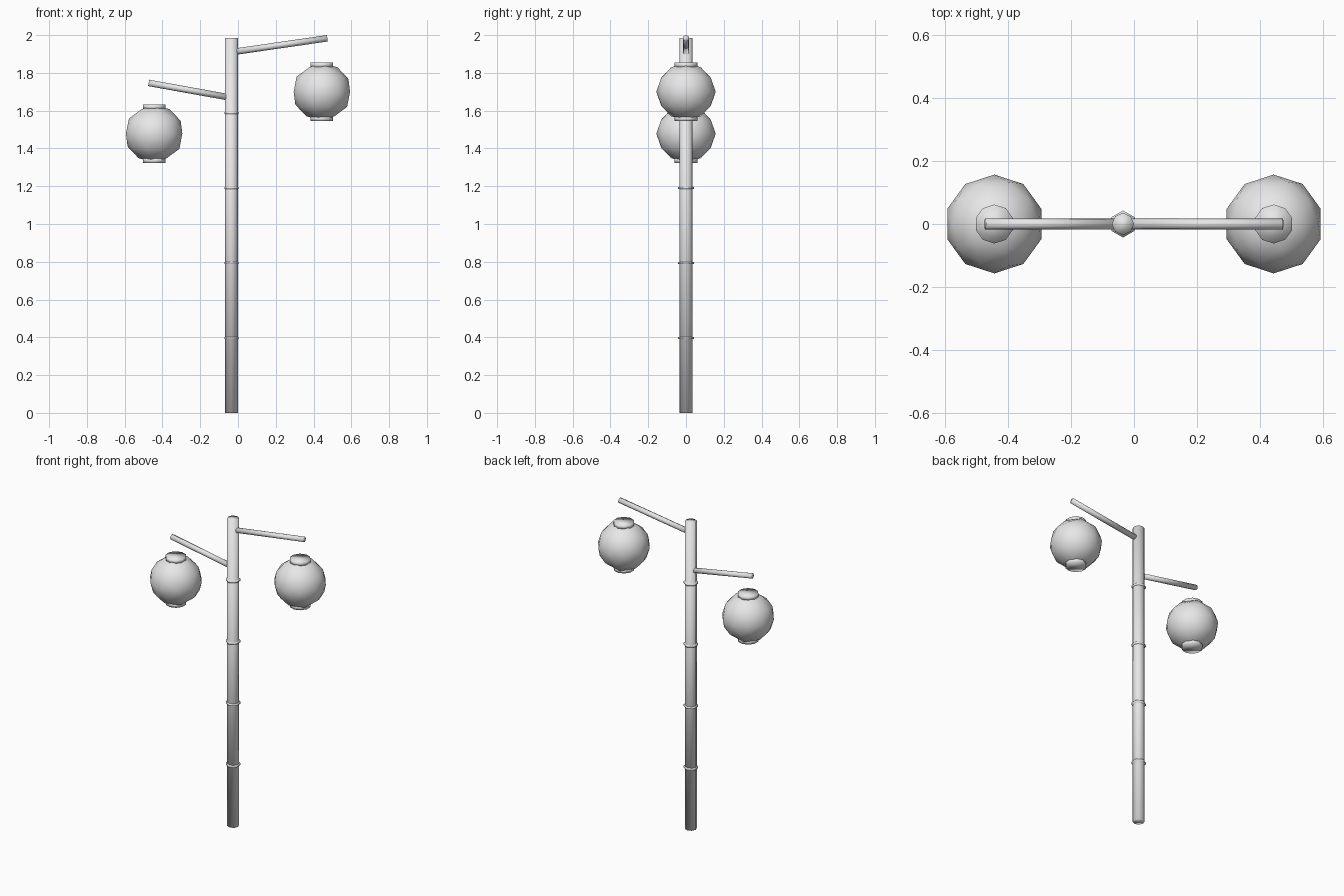
import bpy
import math
from mathutils import Vector

cube = bpy.data.objects.get("Cube")
if cube:
    bpy.data.objects.remove(cube, do_unlink=True)

grey = bpy.data.materials.new("light_grey")
grey.use_nodes = True
grey.diffuse_color = (0.8, 0.8, 0.8, 1)
grey.node_tree.nodes["Principled BSDF"].inputs["Base Color"].default_value = (0.8, 0.8, 0.8, 1)

POLE_X = -0.035


def finish(name):
    """Name the new object, smooth it fully and colour it."""
    obj = bpy.context.object
    obj.name = name
    obj.data.materials.append(grey)
    bpy.ops.object.shade_smooth()
    return obj


def rod(name, start, end, radius, sides):
    """Capped cylinder running between two points."""
    a, b = Vector(start), Vector(end)
    bpy.ops.mesh.primitive_cylinder_add(
        vertices=sides, radius=radius, depth=(b - a).length, location=(a + b) / 2,
        rotation=(b - a).to_track_quat('Z', 'Y').to_euler())
    return finish(name)


def lantern(side, x, z):
    """Round paper lantern with a flat collar above and below."""
    bpy.ops.mesh.primitive_ico_sphere_add(subdivisions=2, radius=0.157, location=(x, 0, z))
    bpy.context.object.scale.z = 0.97
    finish(side + "_lantern")
    for label, low, high in (("top", 0.13, 0.154), ("bottom", -0.154, -0.13)):
        rod(f"{side}_lantern_{label}_collar", (x, 0, z + low), (x, 0, z + high), 0.062, 10)


# Pole with joint rings
rod("pole", (POLE_X, 0, 0), (POLE_X, 0, 1.985), 0.035, 8)
for i in range(1, 5):
    z = 0.397 * i
    rod(f"pole_ring_{i}", (POLE_X, 0, z - 0.006), (POLE_X, 0, z + 0.006), 0.043, 6)

# Sloping arms
rod("left_arm", (-0.005, 0, 1.914), (0.473, 0, 1.983), 0.017, 8)
rod("right_arm", (-0.062, 0, 1.673), (-0.473, 0, 1.747), 0.017, 8)

# Lanterns
lantern("left", 0.444, 1.70)
lantern("right", -0.444, 1.478)
